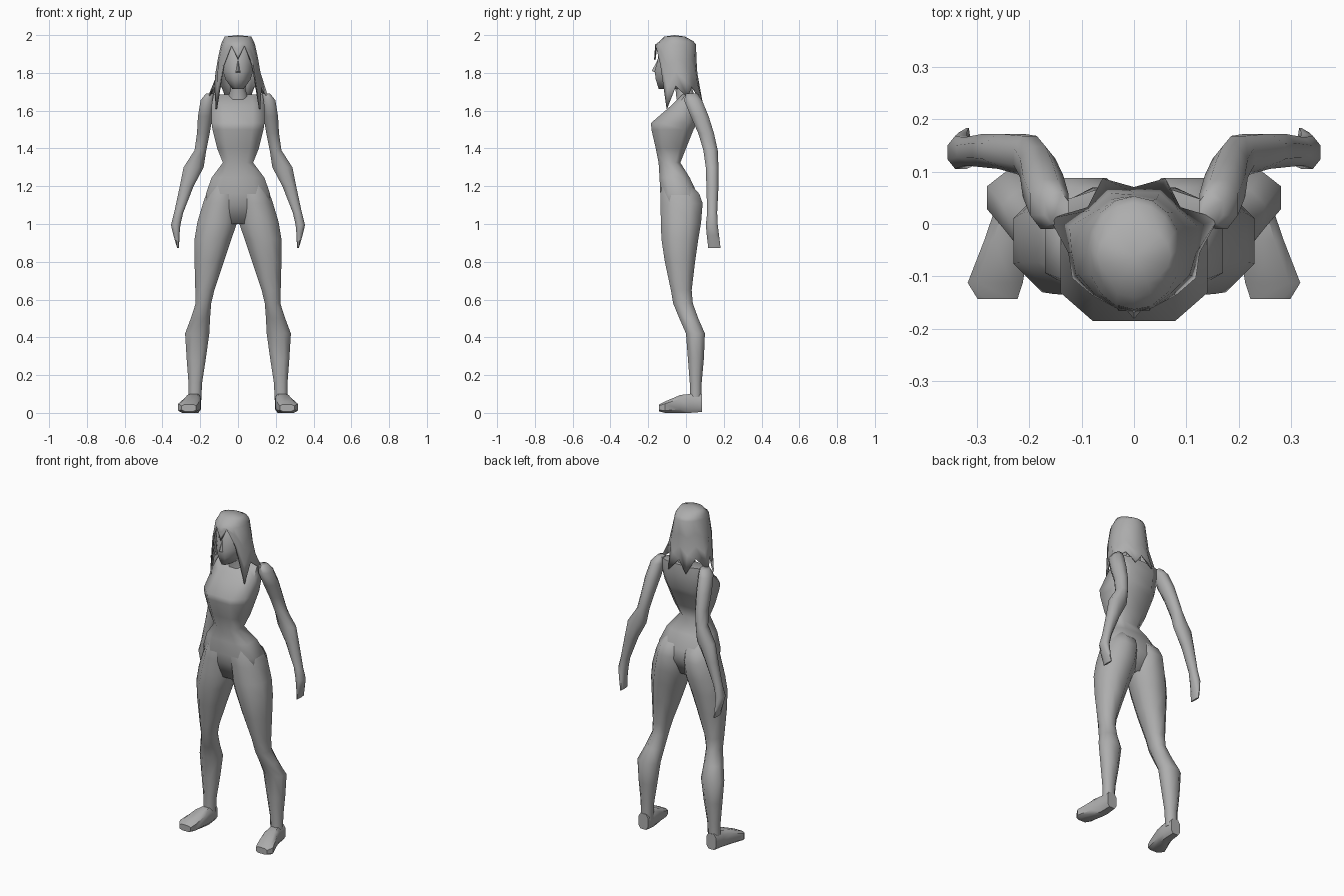
import bpy, bmesh, math

grey = bpy.data.materials.new("matte_grey")
grey.diffuse_color = (0.42, 0.42, 0.42, 1)


def finish(name, bm, mirror=False, angle=65):
    bmesh.ops.recalc_face_normals(bm, faces=bm.faces)
    me = bpy.data.meshes.new(name)
    bm.to_mesh(me)
    bm.free()
    ob = bpy.data.objects.new(name, me)
    bpy.context.collection.objects.link(ob)
    me.materials.append(grey)
    bpy.ops.object.select_all(action='DESELECT')
    ob.select_set(True)
    bpy.context.view_layer.objects.active = ob
    bpy.ops.object.shade_smooth_by_angle(angle=math.radians(angle))
    if mirror:
        m = ob.modifiers.new("mirror", 'MIRROR')
        m.use_mirror_merge = False
    return ob


def loft(name, sections, cut=0.28, along_y=False, mirror=False, angle=65):
    """Skin chamfered-box sections (a0, a1, b0, b1, height) into a closed tube."""
    bm = bmesh.new()
    rings = []
    for a0, a1, b0, b1, h in sections:
        ca, cb = (a1 - a0) * cut, (b1 - b0) * cut
        pts = [(a0 + ca, b0), (a1 - ca, b0), (a1, b0 + cb), (a1, b1 - cb),
               (a1 - ca, b1), (a0 + ca, b1), (a0, b1 - cb), (a0, b0 + cb)]
        rings.append([bm.verts.new((a, h, b) if along_y else (a, b, h)) for a, b in pts])
    for r, s in zip(rings, rings[1:]):
        for i in range(8):
            j = (i + 1) % 8
            bm.faces.new((r[i], r[j], s[j], s[i]))
    bm.faces.new(rings[0])
    bm.faces.new(rings[-1])
    return finish(name, bm, mirror, angle)


# Torso, from shoulders through bust and waist to the pelvis
loft("torso", [
    (-.13, .13, -.02, .065, 1.685), (-.14, .14, -.075, .07, 1.63),
    (-.14, .14, -.185, .06, 1.535), (-.135, .135, -.183, .04, 1.50),
    (-.11, .11, -.16, .0, 1.40), (-.08, .08, -.145, -.03, 1.325),
    (-.14, .14, -.14, .02, 1.245), (-.17, .17, -.136, .06, 1.16),
    (-.17, .17, -.13, .07, 1.10), (-.06, .06, -.10, .03, 1.0)], cut=0.22)

# Legs
loft("legs", [
    (.015, .13, -.12, .0, 1.235), (.0, .168, -.136, .07, 1.16),
    (.0, .185, -.135, .088, 1.11), (.004, .215, -.133, .08, 1.01),
    (.035, .23, -.13, .065, .92), (.075, .23, -.112, .048, .80),
    (.125, .226, -.08, .03, .65), (.142, .224, -.068, .036, .58),
    (.148, .25, -.035, .065, .50), (.152, .28, .0, .10, .42),
    (.17, .272, .01, .095, .29), (.19, .262, .02, .083, .16),
    (.195, .262, .02, .082, .06)], mirror=True)

# Feet, heel to toe
loft("feet", [
    (.20, .262, .005, .10, .085), (.195, .268, .0, .10, .02),
    (.198, .285, .0, .095, -.03), (.212, .317, .0, .06, -.112),
    (.222, .298, .008, .045, -.143)], cut=0.2, along_y=True, mirror=True, angle=45)

# Arms with tapering hands
loft("arms", [
    (.125, .17, .0, .06, 1.69), (.125, .198, -.01, .085, 1.655),
    (.135, .212, .025, .12, 1.57), (.15, .217, .065, .148, 1.48),
    (.168, .23, .092, .168, 1.39), (.182, .288, .105, .172, 1.30),
    (.235, .308, .108, .172, 1.20), (.29, .338, .112, .165, 1.06),
    (.305, .355, .105, .168, .995), (.31, .342, .11, .175, .94),
    (.312, .322, .118, .183, .872)], mirror=True)

# Neck
loft("neck", [(-.045, .045, -.07, .035, 1.78), (-.04, .04, -.055, .035, 1.71),
              (-.055, .055, -.05, .05, 1.66)])

# Head with pointed chin
loft("head", [
    (-.05, .05, -.10, .0, 1.975), (-.08, .08, -.14, .03, 1.93),
    (-.086, .086, -.152, .035, 1.86), (-.08, .08, -.166, .035, 1.81),
    (-.066, .066, -.16, .03, 1.765), (-.03, .03, -.145, .0, 1.715)], cut=0.32)

# Nose wedge
bm = bmesh.new()
a, b, c, d = [bm.verts.new(p) for p in
              [(0, -.15, 1.87), (-.018, -.16, 1.80), (.018, -.16, 1.80), (0, -.181, 1.81)]]
for f in ((a, b, d), (a, d, c), (b, c, d), (a, c, b)):
    bm.faces.new(f)
finish("nose", bm)

# Hair shell: crown, jagged fringe, side locks and flared back tips
# per column from front to back: lowest height, outward flare at the tip
tips = [(1.87, 1.0), (1.945, 1.0), (1.84, 1.0), (1.61, 1.10), (1.73, 1.08),
        (1.67, 1.50), (1.73, 1.08), (1.65, 1.35), (1.72, 1.1)]
bm = bmesh.new()
top = bm.verts.new((0, -.06, 2.0))
cols = []
for i in range(16):
    low, flare = tips[min(i, 16 - i)]
    t = math.tau * i / 16
    s, c = math.sin(t), -math.cos(t)
    col = [(s * .07, c * .055 - .06, 1.992), (s * .083, c * .09 - .05, 1.967)]
    for k in range(4):
        f = k / 3
        z = 1.95 + (low - 1.95) * f
        w = .090 + .026 * min(1, (1.95 - z) / .12)
        out = 1 + (flare - 1) * f ** 3
        col.append((s * w * out, c * (.108 + .006 * f) * out - .055, z))
    cols.append([bm.verts.new(p) for p in col])
for i in range(16):
    p, q = cols[i], cols[(i + 1) % 16]
    bm.faces.new((top, p[0], q[0]))
    for k in range(5):
        bm.faces.new((p[k], q[k], q[k + 1], p[k + 1]))
hair = finish("hair", bm)
sol = hair.modifiers.new("thickness", 'SOLIDIFY')
sol.thickness = 0.008
